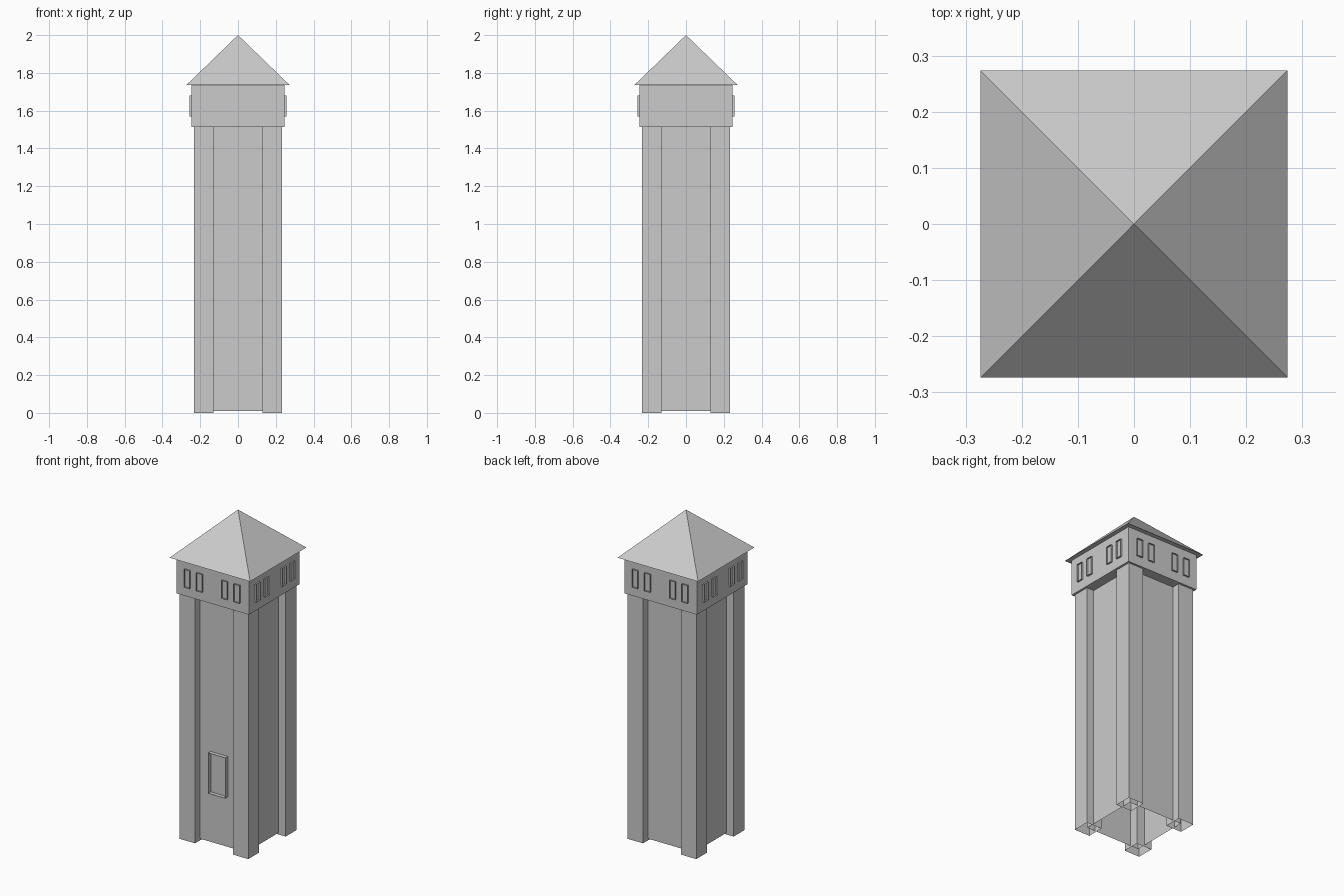
import bpy, bmesh
from math import pi
from mathutils import Matrix, Vector

if "Cube" in bpy.data.objects:
    bpy.data.objects.remove(bpy.data.objects["Cube"])


def shell_box(name, lo, hi, open_dirs=(), turn=0):
    """Box between two corners, leaving out faces along open_dirs, turned about z."""
    lo, hi = Vector(lo), Vector(hi)
    bm = bmesh.new()
    bmesh.ops.create_cube(bm, size=1)
    bm.normal_update()
    gone = [f for f in bm.faces if any(f.normal.dot(Vector(d)) > 0.9 for d in open_dirs)]
    bmesh.ops.delete(bm, geom=gone, context='FACES_ONLY')
    size = hi - lo
    bm.transform(Matrix.Rotation(turn, 4, 'Z') @ Matrix.Translation((lo + hi) / 2)
                 @ Matrix.Diagonal((size.x, size.y, size.z, 1)))
    return finish(name, bm)


def finish(name, bm):
    mesh = bpy.data.meshes.new(name)
    bm.to_mesh(mesh)
    bm.free()
    obj = bpy.data.objects.new(name, mesh)
    bpy.context.collection.objects.link(obj)
    return obj


DOWN, FRONT, BACK = (0, 0, -1), (0, -1, 0), (0, 1, 0)
P, W, B, R = 0.234, 0.185, 0.247, 0.274   # half widths: posts, walls, gallery, roof

# Shaft walls in three storeys, open underneath
for i, (z0, z1) in enumerate([(0.01, 0.325), (0.325, 1.23), (1.23, 1.515)]):
    shell_box(f"shaft_wall_{i + 1}", (-W, -W, z0), (W, W, z1), [DOWN])

# Hollow corner posts
for i in range(4):
    shell_box(f"corner_post_{i + 1}", (-P, -P, 0), (-0.129, -0.129, 1.515), [DOWN], i * pi / 2)

# Overhanging gallery
shell_box("gallery", (-B, -B, 1.513), (B, B, 1.735))

# Window frames: open-fronted surrounds, four per side
for side in range(4):
    for j, x in enumerate((-0.169, -0.085, 0.086, 0.169)):
        shell_box(f"window_frame_{side + 1}_{j + 1}", (x - 0.02, -B - 0.01, 1.57),
                  (x + 0.02, -B, 1.68), [FRONT, BACK], side * pi / 2)

# Door surround on the front
shell_box("door_frame", (-0.056, -W - 0.025, 0.318), (0.06, -W, 0.567), [FRONT, BACK])

# Pyramid roof
bm = bmesh.new()
bmesh.ops.create_cone(bm, cap_ends=True, segments=4, radius1=R * 2 ** 0.5, radius2=0, depth=0.265,
                      matrix=Matrix.Translation((0, 0, 1.8675)) @ Matrix.Rotation(pi / 4, 4, 'Z'))
bmesh.ops.remove_doubles(bm, verts=bm.verts, dist=1e-5)
finish("roof", bm)
